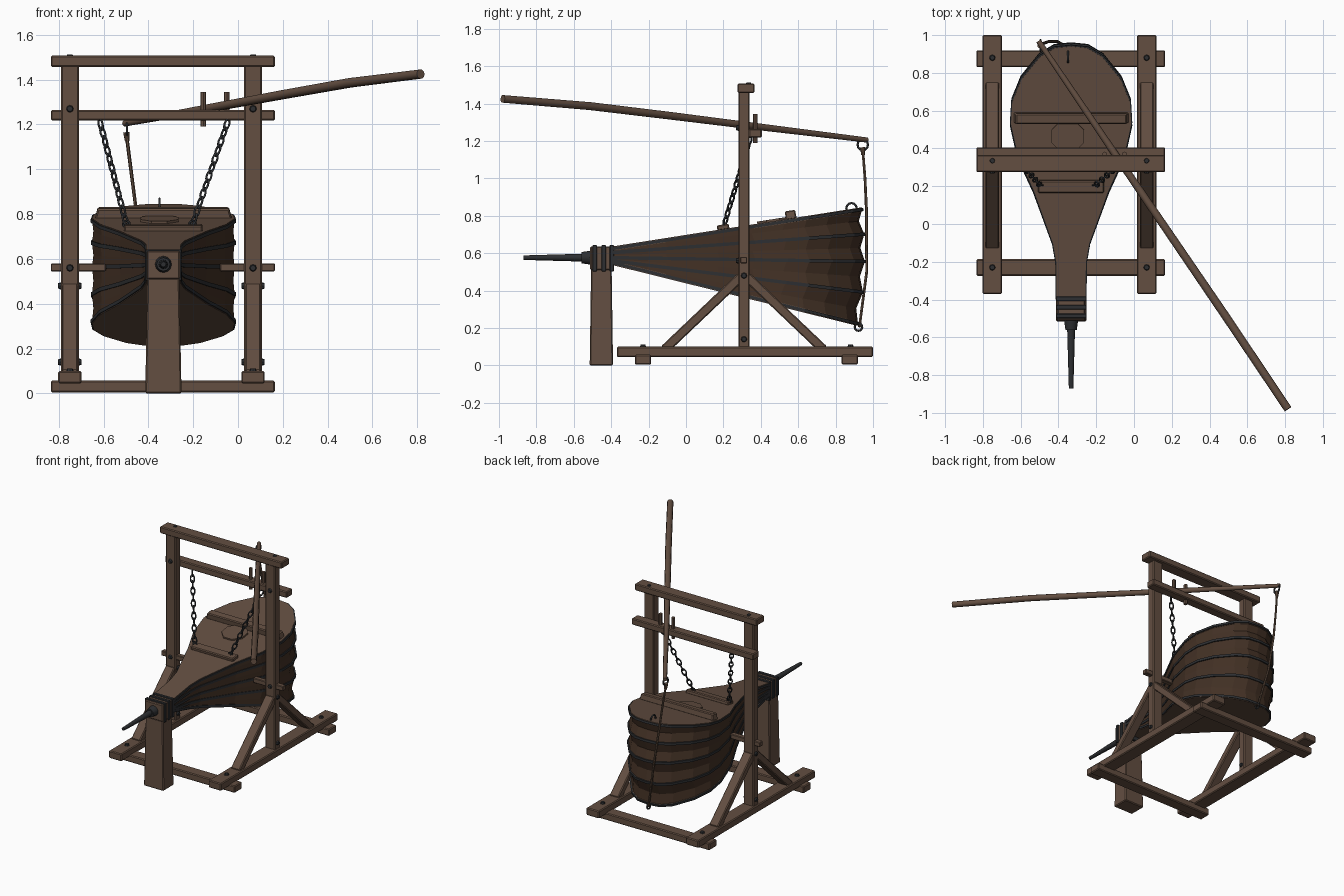
import bpy, bmesh, math
from mathutils import Vector, Matrix

if "Cube" in bpy.data.objects:
    bpy.data.objects.remove(bpy.data.objects["Cube"])

CX = -0.333  # centre line of the bellows


def mat(name, c):
    m = bpy.data.materials.new(name)
    m.diffuse_color = (*c, 1)
    m.use_nodes = True
    m.node_tree.nodes["Principled BSDF"].inputs["Base Color"].default_value = m.diffuse_color
    return m


WOOD = mat("brown wood", (0.125, 0.077, 0.053))
LEATHER = mat("dark leather", (0.055, 0.030, 0.018))
IRON = mat("black iron", (0.026, 0.028, 0.031))
ROPE = mat("rope", (0.12, 0.075, 0.05))


def finish(name, bm, *mats, smooth=False):
    bmesh.ops.recalc_face_normals(bm, faces=bm.faces)
    me = bpy.data.meshes.new(name)
    bm.to_mesh(me)
    bm.free()
    for m in mats:
        me.materials.append(m)
    for p in me.polygons:
        p.use_smooth = smooth
    ob = bpy.data.objects.new(name, me)
    bpy.context.collection.objects.link(ob)
    return ob


def box(name, x, y, z, m=WOOD, bev=0.006, M=Matrix(), taper=1.0):
    """Bevelled box from (min, max) ranges, optionally narrowed at the top."""
    bm = bmesh.new()
    bmesh.ops.create_cube(bm, size=1)
    for v in bm.verts:
        k = taper if v.co.z > 0 else 1
        v.co = Vector(((x[0] + x[1]) / 2 + v.co.x * k * (x[1] - x[0]),
                       (y[0] + y[1]) / 2 + v.co.y * k * (y[1] - y[0]),
                       (z[0] + z[1]) / 2 + v.co.z * (z[1] - z[0])))
    if bev:
        bmesh.ops.bevel(bm, geom=bm.edges[:], offset=bev, segments=1, affect='EDGES')
    bm.transform(M)
    return finish(name, bm, m)


def rod(name, a, b, r1, r2, m=WOOD, n=10):
    a, b = Vector(a), Vector(b)
    bm = bmesh.new()
    bmesh.ops.create_cone(bm, cap_ends=True, segments=n, radius1=r1, radius2=r2, depth=(b - a).length)
    bm.transform(Matrix.Translation((a + b) / 2) @ (b - a).to_track_quat('Z', 'Y').to_matrix().to_4x4())
    ob = finish(name, bm, m, smooth=True)
    ob.data.set_sharp_from_angle(angle=math.radians(40))
    return ob


def tube(name, pts, radii, m, n=8):
    """Capped tube through a few points."""
    P = [Vector(p) for p in pts]
    bm = bmesh.new()
    rings = []
    for i, p in enumerate(P):
        q = (P[min(i + 1, len(P) - 1)] - P[max(i - 1, 0)]).to_track_quat('Z', 'Y')
        rings.append([bm.verts.new(p + q @ Vector((math.cos(t), math.sin(t), 0)) * radii[i])
                      for t in (2 * math.pi * k / n for k in range(n))])
    for a, b in zip(rings, rings[1:]):
        for k in range(n):
            bm.faces.new((a[k], a[k - 1], b[k - 1], b[k]))
    bm.faces.new(rings[0])
    bm.faces.new(rings[-1])
    ob = finish(name, bm, m, smooth=True)
    ob.data.set_sharp_from_angle(angle=math.radians(50))


def add_ring(bm, M, R, r, stretch=1.0, n=12, k=6):
    vs = [[bm.verts.new(M @ Vector(((R + r * math.cos(b)) * math.cos(a), r * math.sin(b),
                                    (R + r * math.cos(b)) * math.sin(a) * stretch)))
           for b in (2 * math.pi * j / k for j in range(k))]
          for a in (2 * math.pi * i / n for i in range(n))]
    for i in range(n):
        for j in range(k):
            bm.faces.new((vs[i][j], vs[i - 1][j], vs[i - 1][j - 1], vs[i][j - 1]))


def ring(name, pos, R, r, turn=0.0):
    bm = bmesh.new()
    add_ring(bm, Matrix.Translation(pos) @ Matrix.Rotation(turn, 4, 'Z'), R, r)
    finish(name, bm, IRON, smooth=True)


def bolt(pos, d):
    p, d = Vector(pos), Vector(d)
    rod("bolt", p - d * 0.01, p + d * 0.012, 0.02, 0.012, IRON, 8)


# --- timber frame, the same on both sides
for side, px in ((-1, -0.75), (1, 0.067)):
    box("post", (px - .04, px + .04), (.28, .34), (.09, 1.47))
    box("runner", (px - .052, px + .052), (-.37, 1.0), (.045, .1))
    for y0, y1 in ((-.115, .295), (.735, .325)):
        a, b = Vector((px, y0, .085)), Vector((px, y1, .475))
        M = Matrix.Translation(a) @ (b - a).to_track_quat('Z', 'X').to_matrix().to_4x4()
        box("diagonal_brace", (-.025, .025), (-.036, .036), (0, (b - a).length), M=M)
    xs = (-.835, -.59) if side < 0 else (-.08, .165)
    box("side_peg", xs, (.29, .327), (.545, .58), bev=.004)
    for z in (.56, 1.27):
        bolt((px, .28, z), (0, -1, 0))
    bolt((px, .335, 1.5), (0, 0, 1))
    for y in (-.23, .88):
        bolt((px, y, .1), (0, 0, 1))
    for z in (.14, .48):
        for s in (-1, 1):
            bolt((px + s * .04, .31, z), (s, 0, 0))
box("top_beam", (-.835, .165), (.275, .366), (1.457, 1.507))
box("lever_beam", (-.835, .165), (.335, .405), (1.218, 1.265))
for y in (-.23, .875):
    box("cross_foot", (-.835, .165), (y - .044, y + .044), (.005, .057))

# --- nose support, block, iron bands and nozzle
box("nose_support", (CX - .081, CX + .081), (-.515, -.39), (0, .515), taper=.88)
box("nose_block", (CX - .074, CX + .074), (-.512, -.385), (.51, .636))
for y in (-.396, -.44, -.487):
    box("nose_band", (CX - .081, CX + .081), (y - .012, y + .012), (.503, .643), IRON, .003)
rod("nozzle_collar", (CX, -.505, .576), (CX, -.56, .576), .038, .03, IRON, 12)
rod("nozzle", (CX, -.55, .576), (CX, -.87, .576), .021, .012, IRON, 12)

# --- bellows: half outline (distance from the hinge, half width)
HALF = [(0, .076), (.2, .078), (.3, .095), (.44, .145), (.58, .195), (.77, .28), (.94, .318),
        (1.06, .311), (1.18, .262), (1.3, .165), (1.348, .085), (1.357, 0)]
OUT = HALF + [(s, -w) for s, w in HALF[-2::-1]]
LEVELS = [(.635, .157), (.603, .073), (.576, -.015), (.56, -.125), (.538, -.248)]


def frame(z0, slope):
    return Matrix.Translation((CX, -.4, z0)) @ Matrix.Rotation(math.atan(slope), 4, 'X')


def outline(M, z, grow=0.0, k=1.0):
    return [M @ Vector((w * k + math.copysign(grow, w) * (w != 0), s * k + (grow if s > .9 else 0), z))
            for s, w in OUT]


def slab(name, M, z0, z1, grow, *mats):
    bm = bmesh.new()
    lo = [bm.verts.new(p) for p in outline(M, z0, grow)]
    hi = [bm.verts.new(p) for p in outline(M, z1, grow)]
    bm.faces.new(lo)
    bm.faces.new(hi)
    for i in range(len(lo)):
        f = bm.faces.new((lo[i - 1], lo[i], hi[i], hi[i - 1]))
        f.material_index = len(mats) - 1
    finish(name, bm, *mats)


TOP = frame(*LEVELS[0])
BOT = frame(*LEVELS[-1])
slab("top_board", TOP, -.022, 0, 0, WOOD)
slab("top_edge_strap", TOP, -.02, -.004, .006, IRON)
slab("bottom_board", BOT, 0, .022, 0, WOOD)
slab("bottom_edge_strap", BOT, .004, .02, .006, IRON)
for lv in LEVELS[1:-1]:
    slab("rib_strap", frame(*lv), -.009, .009, .005, IRON)

# leather skin, pinched in between the ribs
rows = []
for i, lv in enumerate(LEVELS):
    rows.append(outline(frame(*lv), -.01 if i == 0 else .01 if i == 4 else 0))
    if i < 4:
        mid = [(a + b) / 2 for a, b in zip(lv, LEVELS[i + 1])]
        rows.append(outline(frame(*mid), 0, 0, .982))
bm = bmesh.new()
vr = [[bm.verts.new(p) for p in r] for r in rows]
for a, b in zip(vr, vr[1:]):
    for i in range(len(a)):
        bm.faces.new((a[i - 1], a[i], b[i], b[i - 1]))
finish("leather_skin", bm, LEATHER)

# battens, valve plate and rings on the top board
box("rear_batten", (-.305, .305), (.945, 1.003), (-.005, .042), M=TOP, taper=.96)
box("front_batten", (-.175, .175), (.575, .64), (-.005, .024), M=TOP)
bm = bmesh.new()
bmesh.ops.create_cone(bm, cap_ends=True, segments=8, radius1=.092, radius2=.092, depth=.014)
bm.transform(TOP @ Matrix.Translation((-.018, .876, .004)) @ Matrix.Rotation(math.pi / 8, 4, 'Z'))
finish("valve_plate", bm, WOOD)
ring("top_board_ring", (-.35, .885, .84), .028, .006, math.pi / 2)
ring("bottom_board_ring", (-.34, .922, .205), .02, .006, math.pi / 2)

# --- chains: stretched links turned a quarter each time
for a, b in (((-.498, .205, .755), (-.618, .345, 1.22)), ((-.203, .205, .755), (-.043, .345, 1.22))):
    a, b = Vector(a), Vector(b)
    q = (b - a).to_track_quat('Z', 'Y').to_matrix().to_4x4()
    bm = bmesh.new()
    N = 12
    for i in range(N):
        M = Matrix.Translation(a.lerp(b, (i + .5) / N)) @ q @ Matrix.Rotation(i * math.pi / 2, 4, 'Z')
        add_ring(bm, M, .0135, .0048, 1.8)
    finish("chain", bm, IRON, smooth=True)
    ring("chain_eye", a, .015, .005)

# --- lever pole between two pegs, with its pull rope
tube("lever_pole", [(-.505, .968, 1.205), (-.1, .37, 1.278), (.2, -.07, 1.333), (.5, -.51, 1.386), (.815, -.98, 1.425)],
     [.014, .019, .021, .022, .021], WOOD, 10)
for x, z in ((-.155, 1.19), (-.05, 1.25)):
    rod("lever_peg", (x, .37, z), (x, .37, 1.345), .013, .013, WOOD, 8)
ring("lever_ring", (-.495, .945, 1.18), .028, .006, math.pi / 2)
tube("pull_rope", [(-.498, .945, 1.155), (-.478, .957, 1.0), (-.452, .966, .8), (-.405, .966, .5), (-.342, .927, .205)],
     [.008] * 5, ROPE, 6)
rod("rope_knot", (-.498, .945, 1.165), (-.494, .947, 1.125), .015, .011, ROPE, 8)
